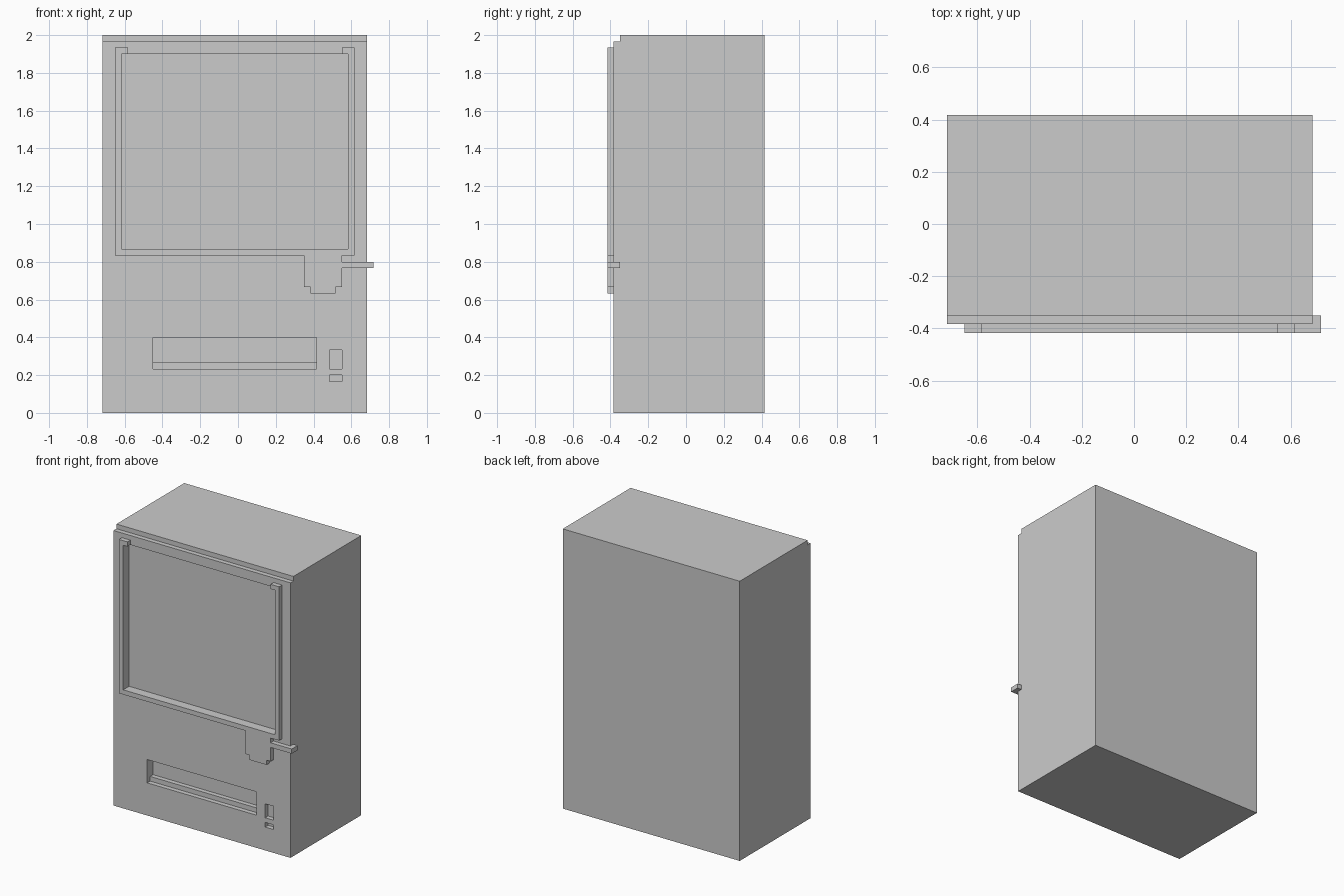
import bpy, bmesh
from mathutils import Vector

if "Cube" in bpy.data.objects:
    bpy.data.objects.remove(bpy.data.objects["Cube"])

U = 1 / 30                                # the model sits on a 1/30 unit grid
ORIGIN = Vector((-21.5, -12.5, 0))        # left, front, bottom corner in grid steps


def extrude(name, axis, profile, start, end):
    """Prism from a profile in the two other axes, extruded along axis (0=x, 1=y, 2=z)."""
    bm = bmesh.new()

    def point(p, depth):
        co = list(p)
        co.insert(axis, depth)
        return (Vector(co) + ORIGIN) * U

    face = bm.faces.new([bm.verts.new(point(p, start)) for p in profile])
    side = bmesh.ops.extrude_face_region(bm, geom=[face])
    shift = Vector((0, 0, 0))
    shift[axis] = (end - start) * U
    bmesh.ops.translate(bm, vec=shift,
                        verts=[g for g in side["geom"] if isinstance(g, bmesh.types.BMVert)])
    bmesh.ops.recalc_face_normals(bm, faces=bm.faces)
    mesh = bpy.data.meshes.new(name)
    bm.to_mesh(mesh)
    bm.free()
    obj = bpy.data.objects.new(name, mesh)
    bpy.context.collection.objects.link(obj)
    return obj


def rect(a0, a1, b0, b1):
    return [(a0, b0), (a1, b0), (a1, b1), (a0, b1)]


# Cabinet: side profile with a small step along the top front edge
cabinet = extrude("cabinet", 0,
                  [(1, 0), (25, 0), (25, 60), (2, 60), (2, 59), (1, 59)], 0, 42)

# Recesses: display window, stepped delivery tray, coin return and small slot
cutters = [
    extrude("window_cutter", 0, rect(-1, 2, 26, 57), 3, 39),
    extrude("tray_cutter", 0, [(-1, 7), (2, 7), (2, 8), (3, 8), (3, 12), (-1, 12)], 8, 34),
    extrude("coin_return_cutter", 0, rect(-1, 2, 7, 10), 36, 38),
    extrude("small_slot_cutter", 0, rect(-1, 2, 5, 6), 36, 38),
]
for cutter in cutters:
    mod = cabinet.modifiers.new(cutter.name, "BOOLEAN")
    mod.operation = "DIFFERENCE"
    mod.solver = "EXACT"
    mod.object = cutter
    cutter.hide_render = True
    cutter.hide_set(True)

# Window frame: U shape with short tabs turned inward at the top
frame_half = [(2, 25), (2, 58), (4, 58), (4, 57), (3, 57), (3, 26)]
extrude("window_frame", 1,
        frame_half + [(42 - x, z) for x, z in reversed(frame_half)], 0, 1)

# Coin plate hanging below the frame
extrude("coin_plate", 1,
        [(32, 25), (32, 20), (33, 20), (33, 19), (37, 19), (37, 20), (38, 20), (38, 25)], 0, 1)

# Lever that wraps round the right front edge of the cabinet
extrude("lever", 2, [(38, 0), (43, 0), (43, 2), (42, 2), (42, 1), (38, 1)], 23, 24)
